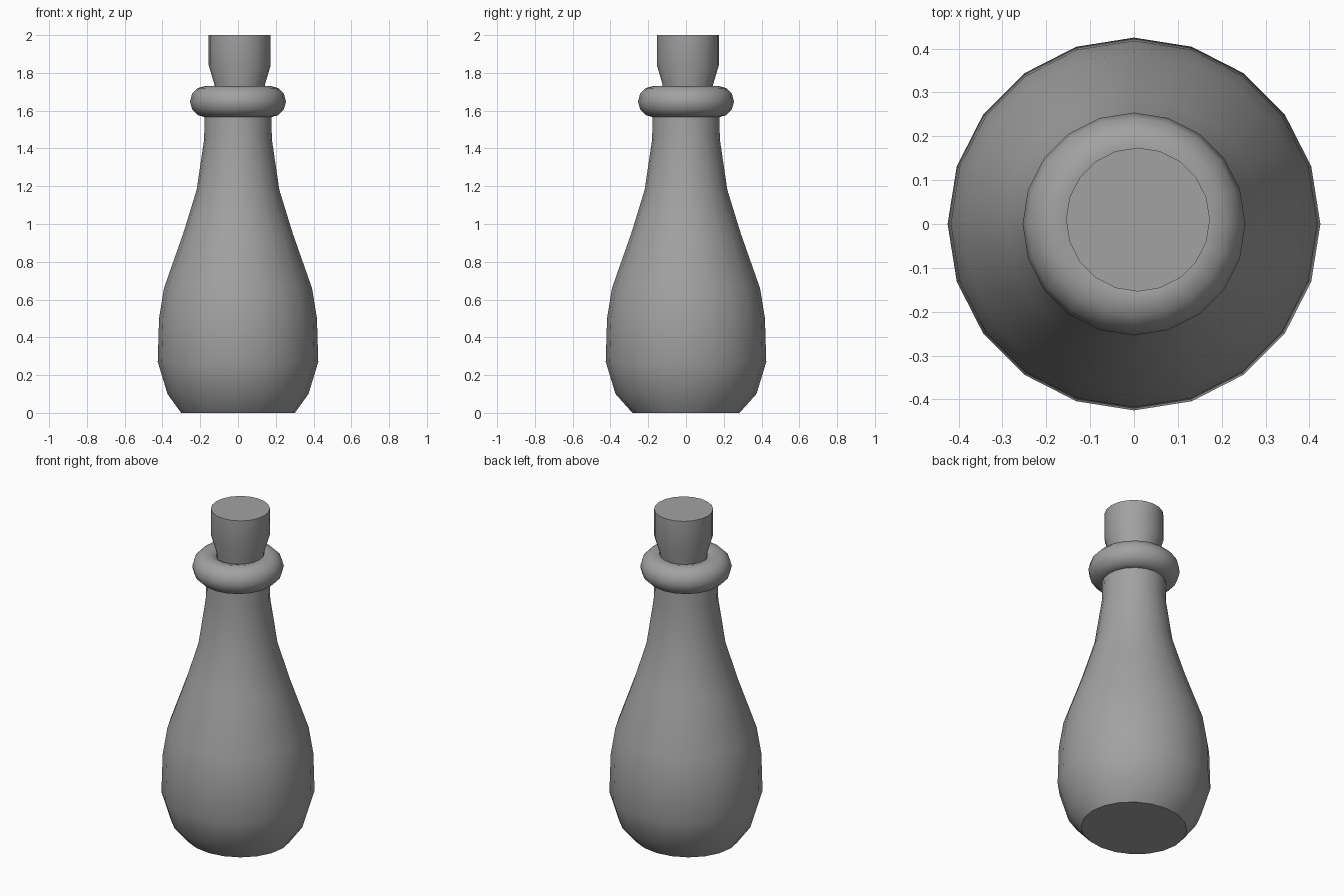
import bpy, bmesh, math

cube = bpy.data.objects.get("Cube")
if cube:
    bpy.data.objects.remove(cube, do_unlink=True)

SIDES = 20

grey = bpy.data.materials.new("plain grey")
grey.use_nodes = True
colour = (0.36, 0.36, 0.36, 1)
grey.diffuse_color = colour
grey.node_tree.nodes["Principled BSDF"].inputs["Base Color"].default_value = colour


def lathe(name, profile, centre=(0, 0), closed=False):
    """Turn (radius, height) points around z; open profiles get flat caps."""
    bm = bmesh.new()
    rings = []
    for r, z in profile:
        angles = [math.tau * i / SIDES for i in range(SIDES)]
        rings.append([bm.verts.new((r * math.cos(a), r * math.sin(a), z)) for a in angles])
    pairs = list(zip(rings, rings[1:]))
    if closed:
        pairs.append((rings[-1], rings[0]))
    else:
        bm.faces.new(rings[0][::-1])
        bm.faces.new(rings[-1])
    for low, high in pairs:
        for i in range(SIDES):
            j = (i + 1) % SIDES
            bm.faces.new((low[i], low[j], high[j], high[i]))
    bmesh.ops.recalc_face_normals(bm, faces=bm.faces)
    mesh = bpy.data.meshes.new(name)
    bm.to_mesh(mesh)
    bm.free()
    mesh.materials.append(grey)
    obj = bpy.data.objects.new(name, mesh)
    obj.location = (*centre, 0)
    bpy.context.collection.objects.link(obj)
    bpy.ops.object.select_all(action="DESELECT")
    obj.select_set(True)
    bpy.context.view_layer.objects.active = obj
    bpy.ops.object.shade_smooth_by_angle(angle=math.radians(40))
    return obj


# Bottle body with tapering neck
body = lathe("bottle_body", [
    (0.295, 0), (0.373, 0.1), (0.425, 0.27), (0.418, 0.5), (0.392, 0.66),
    (0.29, 0.95), (0.219, 1.18), (0.179, 1.45), (0.177, 1.64)])
# The base is very slightly oval
for v in body.data.vertices:
    if v.co.z < 0.01:
        v.co.x *= 1.02
        v.co.y *= 0.96

# Rounded lip ring around the mouth
STEPS, TUBE = 12, 0.083
lathe("lip_ring", [
    (0.171 + TUBE * math.cos(math.tau * k / STEPS), 1.648 + TUBE * math.sin(math.tau * k / STEPS))
    for k in range(STEPS)], closed=True)

# Cork, set slightly off centre
lathe("cork", [(0.125, 1.6), (0.134, 1.74), (0.164, 1.84), (0.164, 2)], centre=(0.009, 0.01))
